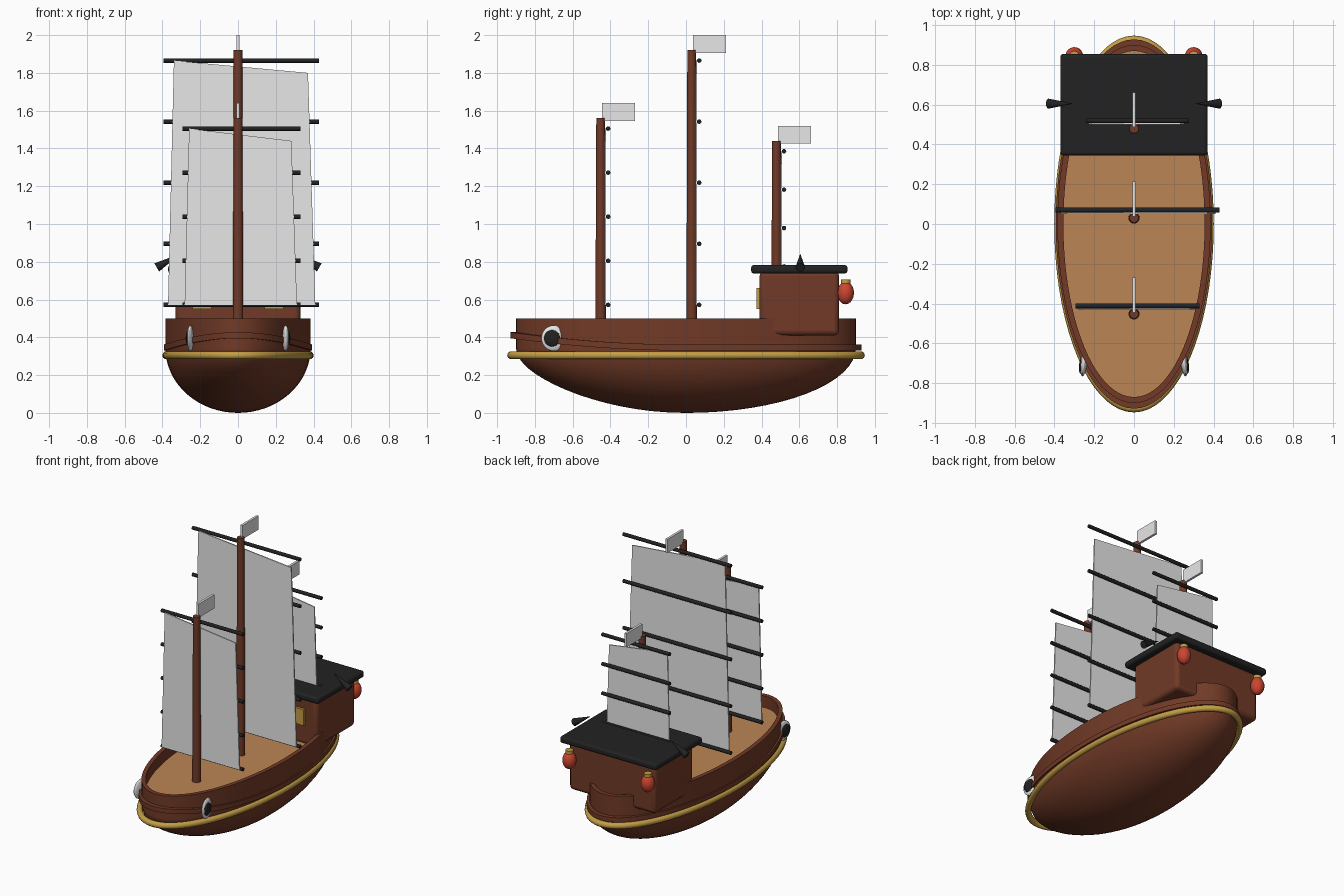
import bpy, bmesh, math
from mathutils import Matrix, Vector

if "Cube" in bpy.data.objects:
    bpy.data.objects.remove(bpy.data.objects["Cube"])


def mat(name, rgb):
    m = bpy.data.materials.new(name)
    m.diffuse_color = (*rgb, 1)
    m.use_nodes = True
    m.node_tree.nodes["Principled BSDF"].inputs["Base Color"].default_value = m.diffuse_color
    return m


BROWN = mat("mahogany", (0.165, 0.042, 0.02))
TAN = mat("deck_tan", (0.5, 0.24, 0.09))
WHITE = mat("sail_white", (0.8, 0.8, 0.8))
BLACK = mat("black", (0.016, 0.016, 0.017))
GOLD = mat("gold", (0.55, 0.34, 0.06))
RED = mat("lantern_red", (0.6, 0.06, 0.03))


def finish(name, bm, m, smooth=True, bevel=0):
    bmesh.ops.recalc_face_normals(bm, faces=bm.faces)
    me = bpy.data.meshes.new(name)
    bm.to_mesh(me)
    bm.free()
    me.materials.append(m)
    ob = bpy.data.objects.new(name, me)
    bpy.context.collection.objects.link(ob)
    if bevel:
        b = ob.modifiers.new("bevel", 'BEVEL')
        b.width, b.segments = bevel, 3
    if smooth:
        bpy.ops.object.select_all(action='DESELECT')
        ob.select_set(True)
        bpy.context.view_layer.objects.active = ob
        bpy.ops.object.shade_smooth_by_angle(angle=math.radians(40))
    return ob


def box(name, lo, hi, m, bevel=0):
    bm = bmesh.new()
    bmesh.ops.create_cube(bm, size=1)
    for v in bm.verts:
        v.co = Vector([(a + b) / 2 + c * (b - a) for a, b, c in zip(lo, hi, v.co)])
    return finish(name, bm, m, bevel > 0, bevel)


def rod(name, a, b, r1, r2, m, n=20):
    a, b = Vector(a), Vector(b)
    bm = bmesh.new()
    rot = (b - a).to_track_quat('Z', 'Y').to_matrix().to_4x4()
    bmesh.ops.create_cone(bm, cap_ends=True, segments=n, radius1=r1, radius2=r2,
                          depth=(b - a).length,
                          matrix=Matrix.Translation((a + b) / 2) @ rot)
    return finish(name, bm, m)


def ball(name, c, radii, m, turn=0):
    bm = bmesh.new()
    bmesh.ops.create_uvsphere(bm, u_segments=24, v_segments=16, radius=1,
                              matrix=Matrix.Translation(c) @ Matrix.Rotation(turn, 4, 'Z')
                              @ Matrix.Diagonal((*radii, 1)))
    return finish(name, bm, m)


def hoop(name, rx, ry, section, m, sheer=lambda t: 0, n=72):
    """Closed elliptical ring swept from a (radial offset, z) section."""
    bm = bmesh.new()
    rings = []
    for i in range(n):
        a = 2 * math.pi * i / n
        c, s = math.cos(a), math.sin(a)
        rings.append([bm.verts.new(((rx + d) * c, (ry + d) * s, z + sheer(s)))
                      for d, z in section])
    k = len(section)
    for i in range(n):
        p, q = rings[i], rings[(i + 1) % n]
        for j in range(k):
            bm.faces.new((p[j], q[j], q[(j + 1) % k], p[(j + 1) % k]))
    return finish(name, bm, m)


# hull: lower half of an ellipsoid, with a slightly raked bow
bm = bmesh.new()
bmesh.ops.create_uvsphere(bm, u_segments=64, v_segments=32, radius=1)
bmesh.ops.delete(bm, geom=[v for v in bm.verts if v.co.z > 0.001], context='VERTS')
for v in bm.verts:
    x, y, z = v.co
    rake = 0.06 * y * y * -z if y < 0 else 0
    v.co = (0.385 * x, 0.9 * y, 0.345 + 0.345 * z + rake)
finish("hull", bm, BROWN)

# bulwark, rub rail rising to the bow, and gold band
hoop("bulwark", 0.385, 0.9, [(0, 0.335), (0, 0.5), (-0.03, 0.5), (-0.03, 0.335)], BROWN)
hoop("rub_rail", 0.393, 0.928, [(0, 0.33), (0, 0.362), (-0.045, 0.362), (-0.045, 0.33)],
     BROWN, lambda s: 0.065 * max(0, -s) ** 2)
hoop("gold_band", 0.38, 0.926, [(0.021 * math.cos(i * math.pi / 5),
                                 0.305 + 0.021 * math.sin(i * math.pi / 5))
                                for i in range(10)], GOLD)

# deck
bm = bmesh.new()
bmesh.ops.create_circle(bm, cap_ends=True, segments=72, radius=1,
                        matrix=Matrix.Translation((0, 0, 0.42))
                        @ Matrix.Diagonal((0.36, 0.875, 1, 1)))
finish("deck", bm, TAN, False)


# masts, each with sail, battens and flag
def rig(label, y, top, w, yard_top, yard_len):
    rod(label + "_mast", (0, y, 0.41), (0, y, top), 0.028, 0.023, BROWN)
    bm = bmesh.new()
    outline = [(-0.475 * w, 0.57), (0.525 * w, 0.57),
               (0.475 * w, yard_top - 0.065), (-0.435 * w, yard_top)]
    f = bm.faces.new([bm.verts.new((x, y + 0.021, z)) for x, z in outline])
    ext = bmesh.ops.extrude_face_region(bm, geom=[f])
    for v in ext["geom"]:
        if isinstance(v, bmesh.types.BMVert):
            v.co.y += 0.008
    finish(label + "_sail", bm, WHITE, False)
    for i in range(5):
        z = 0.572 + (yard_top - 0.572) * i / 4
        rod(f"{label}_batten_{i}", (0.0175 - yard_len / 2, y + 0.04, z),
            (0.0175 + yard_len / 2, y + 0.04, z), 0.012, 0.012, BLACK, 12)
    box(label + "_flag", (-0.008, y + 0.008, top - 0.015),
        (0.008, y + 0.183, top + 0.08), WHITE)


rig("fore", -0.452, 1.56, 0.595, 1.505, 0.625)
rig("main", 0.03, 1.92, 0.78, 1.865, 0.825)
rig("aft", 0.479, 1.44, 0.49, 1.385, 0.52)

# cabin and roof
box("cabin", (-0.33, 0.39, 0.41), (0.33, 0.81, 0.75), BROWN, 0.025)
box("roof", (-0.37, 0.345, 0.738), (0.37, 0.855, 0.783), BLACK, 0.015)

# paired parts
for s, side in ((-1, "left"), (1, "right")):
    x = 0.14 if s > 0 else -0.24
    box(side + "_window", (x, 0.373, 0.55), (x + 0.1, 0.4, 0.66), GOLD)
    rod(side + "_roof_horn", (s * 0.43, 0.605, 0.77), (s * 0.31, 0.605, 0.84),
        0.025, 0.001, BLACK)
    ball(side + "_lantern", (s * 0.3, 0.845, 0.635), (0.044, 0.044, 0.06), RED)
    rod(side + "_lantern_cap", (s * 0.3, 0.845, 0.68), (s * 0.3, 0.845, 0.706),
        0.025, 0.025, GOLD)
    ball(side + "_eye", (s * 0.252, -0.7, 0.395), (0.017, 0.066, 0.068), WHITE, s * 0.12)
    ball(side + "_pupil", (s * 0.264, -0.708, 0.395), (0.012, 0.044, 0.044), BLACK, s * 0.12)
